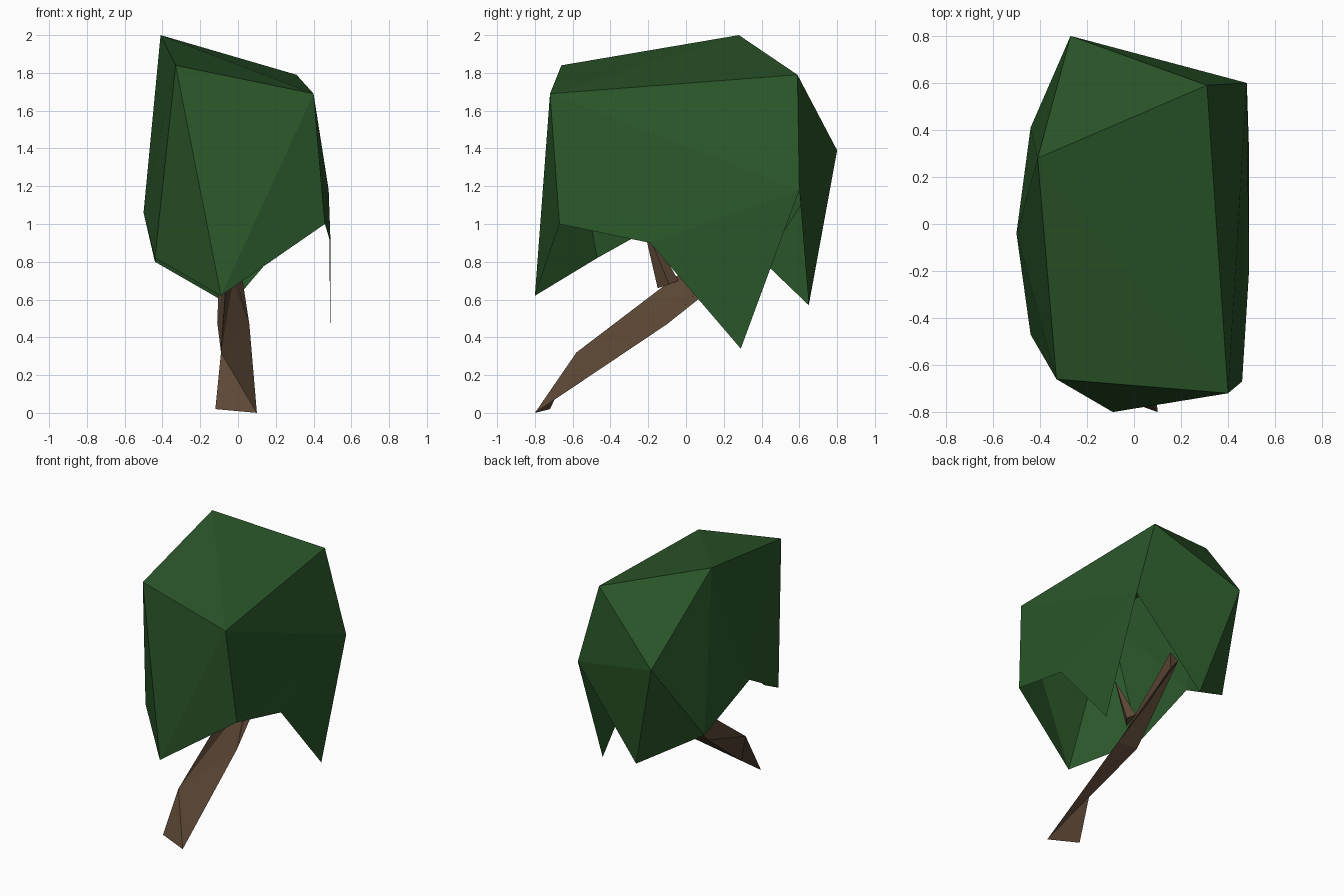
import bpy
import bmesh
from mathutils import Vector

start = bpy.data.objects.get("Cube")
if start:
    bpy.data.objects.remove(start, do_unlink=True)


def make_material(name, colour):
    mat = bpy.data.materials.new(name)
    mat.use_nodes = True
    mat.diffuse_color = colour
    mat.node_tree.nodes["Principled BSDF"].inputs["Base Color"].default_value = colour
    return mat


def build_part(name, points, faces, material, centre=None):
    """Make a flat-shaded mesh from named corners; faces are space-separated corner names."""
    bm = bmesh.new()
    corner = {key: bm.verts.new(co) for key, co in points.items()}
    for face in faces:
        bm.faces.new([corner[key] for key in face.split()])
    bm.normal_update()
    if centre is None:
        bmesh.ops.recalc_face_normals(bm, faces=bm.faces)
    else:
        # open shell: every face looks away from the middle
        for face in bm.faces:
            if face.normal.dot(face.calc_center_median() - Vector(centre)) < 0:
                face.normal_flip()
    mesh = bpy.data.meshes.new(name)
    bm.to_mesh(mesh)
    bm.free()
    mesh.materials.append(material)
    obj = bpy.data.objects.new(name, mesh)
    bpy.context.collection.objects.link(obj)
    return obj


leaf_green = make_material("leaf green", (0.023, 0.093, 0.022, 1))
bark_brown = make_material("bark brown", (0.107, 0.063, 0.036, 1))

# Canopy: faceted shell, open below, with a ragged hem
canopy_points = {
    "peak": (-0.41, 0.28, 2.0),
    "crown_front": (-0.33, -0.66, 1.84),
    "crown_corner": (0.40, -0.72, 1.69),
    "crown_back": (0.31, 0.59, 1.79),
    "back_bulge": (-0.27, 0.80, 1.39),
    "shoulder": (0.48, 0.60, 1.18),
    "hem_corner": (0.46, -0.67, 1.0),
    "hem_notch": (0.49, -0.19, 0.90),
    "side_tip": (0.49, 0.29, 0.34),
    "back_tip": (-0.04, 0.65, 0.57),
    "hem_back": (-0.44, 0.41, 0.80),
    "hem_side": (-0.50, -0.04, 1.06),
    "hem_front": (-0.44, -0.47, 0.82),
    "front_tip": (-0.09, -0.80, 0.62),
}
canopy_faces = [
    # crown
    "peak crown_front crown_corner", "peak crown_corner crown_back",
    "peak crown_back back_bulge",
    # front
    "crown_front front_tip crown_corner", "crown_front hem_front front_tip",
    "crown_corner front_tip hem_corner",
    # spiked side
    "crown_corner shoulder crown_back", "crown_corner hem_corner shoulder",
    "hem_corner hem_notch shoulder", "hem_notch side_tip shoulder",
    # back
    "crown_back shoulder back_bulge", "back_bulge shoulder back_tip",
    "back_bulge back_tip hem_back", "back_bulge hem_back peak",
    # plain side
    "peak hem_back hem_side", "peak hem_side crown_front",
    "crown_front hem_side hem_front",
]
build_part("canopy", canopy_points, canopy_faces, leaf_green, (0, 0, 1.25))

# Trunk: leaning three-sided stem on a pointed foot
trunk_points = {
    "foot": (0.10, -0.80, 0.0),
    "toe": (-0.12, -0.72, 0.02),
    "knee_front": (-0.09, -0.58, 0.32),
    "knee_left": (-0.11, -0.10, 0.48),
    "knee_right": (0.06, -0.10, 0.47),
    "top_front": (-0.04, 0.34, 1.02),
    "top_left": (-0.09, 0.36, 0.96),
    "top_right": (0.0, 0.39, 0.86),
}
trunk_faces = [
    "foot knee_front knee_right", "foot knee_left knee_front", "foot knee_right knee_left",
    "knee_front top_front top_right", "knee_front top_right knee_right",
    "knee_left top_left top_front", "knee_left top_front knee_front",
    "knee_right top_right top_left", "knee_right top_left knee_left",
    "top_front top_left top_right",
]
build_part("trunk", trunk_points, trunk_faces, bark_brown)

# Foot flap: single facet at the root
flap_points = {key: trunk_points[key] for key in ("foot", "toe", "knee_front")}
build_part("root_flap", flap_points, ["foot knee_front toe"], bark_brown, (0, 0, 0.3))

# Branch: thin spike rising into the canopy
branch_points = {
    "base_front": (-0.06, -0.15, 0.66),
    "base_back": (-0.05, -0.04, 0.70),
    "base_side": (-0.01, -0.09, 0.68),
    "tip": (-0.03, -0.24, 1.05),
}
branch_faces = [
    "base_front base_side tip", "base_side base_back tip",
    "base_back base_front tip", "base_front base_back base_side",
]
build_part("branch", branch_points, branch_faces, bark_brown)
